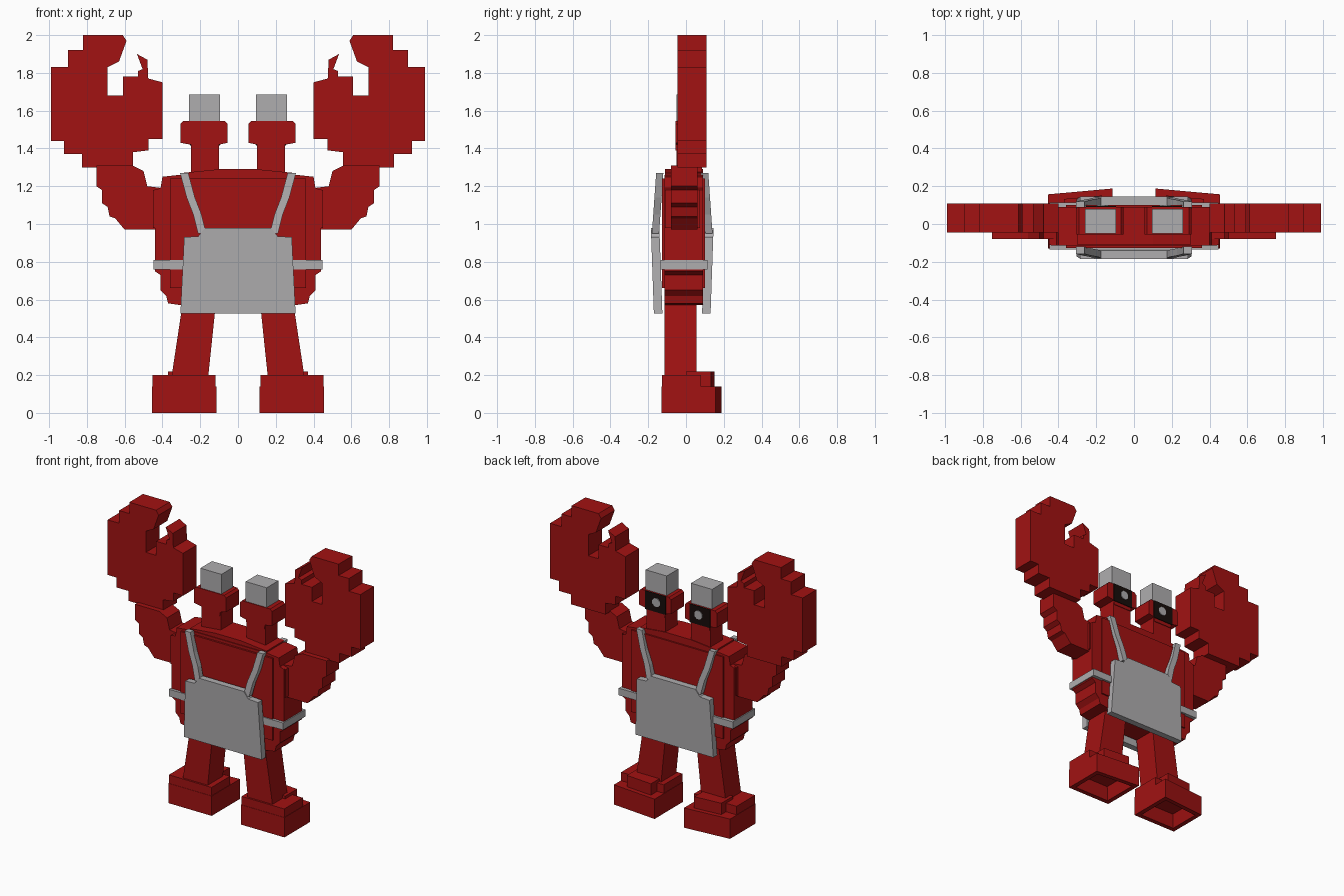
import bpy, bmesh, math
from mathutils import Vector

cube = bpy.data.objects.get("Cube")
if cube:
    bpy.data.objects.remove(cube)


def material(name, rgb):
    m = bpy.data.materials.new(name)
    m.use_nodes = True
    m.diffuse_color = (*rgb, 1)
    m.node_tree.nodes["Principled BSDF"].inputs["Base Color"].default_value = (*rgb, 1)
    return m


RED = material("shell red", (0.36, 0.006, 0.006))
GREY = material("cloth grey", (0.43, 0.42, 0.43))
BLACK = material("eye black", (0.008, 0.004, 0.003))


def finish(name, bm, mat):
    bmesh.ops.recalc_face_normals(bm, faces=bm.faces[:])
    me = bpy.data.meshes.new(name)
    bm.to_mesh(me)
    bm.free()
    me.materials.append(mat)
    ob = bpy.data.objects.new(name, me)
    bpy.context.collection.objects.link(ob)
    return ob


def prism(name, pts, y0, y1, mat, side=1, warp=None, hollow=False):
    """Extrude a front outline (x, z) from y0 to y1, flipped in x by side."""
    bm = bmesh.new()
    face = bm.faces.new([bm.verts.new((x, y0, z)) for x, z in pts])
    out = bmesh.ops.extrude_face_region(bm, geom=[face])
    for v in out["geom"]:
        if isinstance(v, bmesh.types.BMVert):
            v.co.y = y1
    bmesh.ops.recalc_face_normals(bm, faces=bm.faces[:])
    if hollow:
        bottom = min(bm.faces, key=lambda f: f.calc_center_median().z)
        bmesh.ops.inset_region(bm, faces=[bottom], thickness=0.045)
        bmesh.ops.inset_region(bm, faces=[bottom], thickness=0.03, depth=-0.09)
    for v in bm.verts:
        if warp:
            v.co = warp(v.co.copy())
        v.co.x *= side
    return finish(name, bm, mat)


def box(name, x0, x1, y0, y1, z0, z1, mat, side=1, **kw):
    return prism(name, [(x0, z0), (x1, z0), (x1, z1), (x0, z1)], y0, y1, mat, side, **kw)


def both(half):
    """Complete a right-hand outline with its mirror image."""
    return half + [(-x, z) for x, z in reversed(half)]


# Torso: broad stepped shell with a raised middle ridge
torso = [(0.30, 0.57), (0.37, 0.58), (0.38, 0.62), (0.41, 0.65), (0.41, 0.73), (0.44, 0.75),
         (0.44, 1.18), (0.41, 1.19), (0.40, 1.25), (0.31, 1.26)]
prism("torso", both(torso), -0.115, 0.09, RED)
box("torso_front", -0.36, 0.36, -0.128, 0.1, 0.66, 1.24, RED)
prism("torso_ridge", both([(0.30, 1.2), (0.30, 1.27), (0.1, 1.29)]), -0.11, 0.09, RED)

# Claw and arm outlines
CLAW = [(0.82, 2.0), (0.61, 2.0), (0.59, 1.97), (0.63, 1.86), (0.69, 1.83), (0.69, 1.68),
        (0.61, 1.68), (0.61, 1.78), (0.53, 1.78), (0.53, 1.81), (0.505, 1.82), (0.535, 1.9),
        (0.48, 1.87), (0.475, 1.77), (0.40, 1.75), (0.40, 1.45), (0.475, 1.45), (0.475, 1.39),
        (0.555, 1.38), (0.555, 1.30), (0.825, 1.30), (0.825, 1.37), (0.92, 1.37), (0.92, 1.44),
        (0.99, 1.44), (0.99, 1.83), (0.90, 1.83), (0.90, 1.92), (0.82, 1.92)]
ARM = [(0.75, 1.31), (0.75, 1.2), (0.72, 1.18), (0.72, 1.11), (0.69, 1.09), (0.68, 1.04),
       (0.65, 1.03), (0.60, 0.97), (0.40, 0.97), (0.40, 1.19), (0.48, 1.2), (0.50, 1.28), (0.56, 1.31)]
SHOULDER = [(0.40, 0.98), (0.45, 0.98), (0.45, 1.18), (0.40, 1.19)]
LEG = [(0.115, 0.6), (0.16, 0.17), (0.355, 0.17), (0.29, 0.6)]
EYE_BLOCK = [(0.105, 1.39), (0.245, 1.39), (0.25, 1.42), (0.305, 1.43), (0.305, 1.53),
             (0.29, 1.545), (0.07, 1.545), (0.055, 1.53), (0.055, 1.43), (0.1, 1.42)]


def toe_skew(co):
    if co.y > 0.1:
        co.y -= (co.x - 0.12) * 0.09
    return co


for label, s in (("left", 1), ("right", -1)):
    prism(label + "_claw", CLAW, -0.045, 0.108, RED, s)
    prism(label + "_arm", ARM, -0.08, 0.06, RED, s)
    prism(label + "_shoulder", SHOULDER, -0.11, 0.075, RED, s)

    # Legs and hollow-soled shoes
    prism(label + "_leg", LEG, -0.115, 0.055, RED, s)
    box(label + "_shoe", 0.115, 0.455, -0.13, 0.187, 0, 0.14, RED, s, warp=toe_skew, hollow=True)
    box(label + "_shoe_heel", 0.118, 0.452, -0.128, 0.08, 0.14, 0.2, RED, s)
    box(label + "_shoe_instep", 0.17, 0.37, 0.0, 0.155, 0.14, 0.22, RED, s, warp=toe_skew)

    # Eye stalk, eye block, dark eye with highlight, and cap
    box(label + "_stalk", 0.1, 0.25, -0.05, 0.085, 1.25, 1.42, RED, s)
    prism(label + "_eye_block", EYE_BLOCK, -0.055, 0.09, RED, s)
    box(label + "_eye", 0.095, 0.255, 0.088, 0.095, 1.415, 1.545, BLACK, s)
    glint = [(0.165 + 0.032 * math.cos(a), 1.485 + 0.032 * math.sin(a))
             for a in (math.tau * (i + 0.5) / 8 for i in range(8))]
    prism(label + "_eye_glint", glint, 0.094, 0.1, GREY, s)
    box(label + "_cap", 0.095, 0.26, -0.05, 0.08, 1.54, 1.685, GREY, s)

# Aprons and shoulder straps on both faces
APRON = [(0.305, 0.525), (0.285, 0.93), (0.21, 0.935), (0.175, 0.98)]
STRAP = [(0.285, 1.27), (0.25, 1.14), (0.215, 1.05), (0.19, 0.95)]
strap_outline = [(x + 0.022, z) for x, z in STRAP] + [(x - 0.022, z) for x, z in reversed(STRAP)]
MID = -0.02


for label, d in (("front", -1), ("back", 1)):
    def lean(co):
        co.y += d * 0.035 * max(0, co.z - 0.525)
        return co

    def drape(co):
        co.y += d * 0.07 * max(0, 1.27 - co.z)
        return co

    prism(label + "_apron", both(APRON), MID + d * 0.105, MID + d * 0.15, GREY, warp=lean)
    for side_label, s in (("left", 1), ("right", -1)):
        prism(f"{label}_{side_label}_strap", strap_outline, MID + d * 0.1, MID + d * 0.138,
              GREY, s, warp=drape)

# Belt around the waist
box("belt", -0.447, 0.447, -0.135, 0.115, 0.76, 0.81, GREY)
